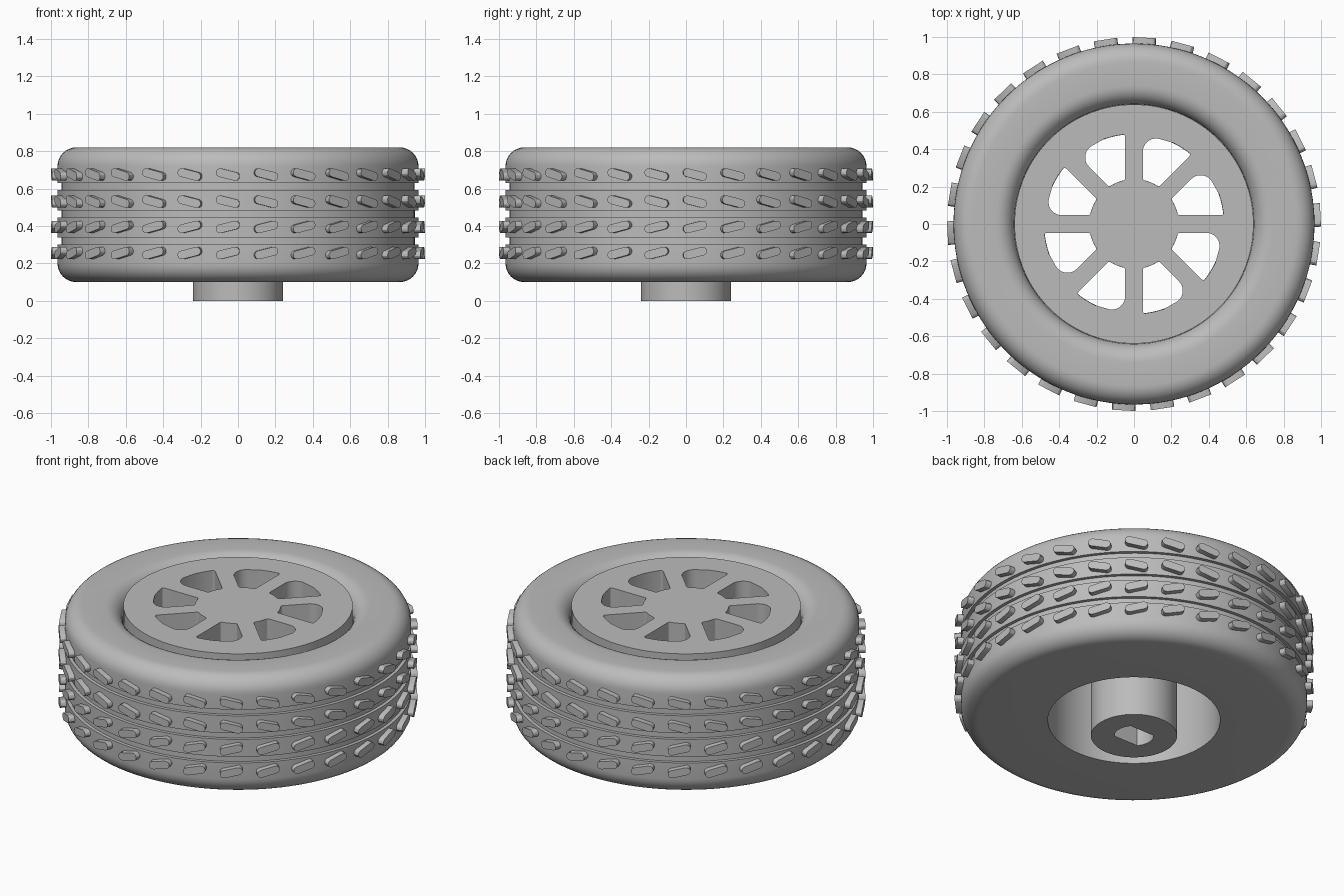
import bpy
import bmesh
from math import sin, cos, pi, radians, tan, asin
from mathutils import Vector, Matrix

cube = bpy.data.objects.get("Cube")
if cube:
    bpy.data.objects.remove(cube, do_unlink=True)

grey = bpy.data.materials.new("plain grey")
grey.use_nodes = True
GREY = (0.5, 0.5, 0.5, 1)
grey.diffuse_color = GREY
grey.node_tree.nodes["Principled BSDF"].inputs["Base Color"].default_value = GREY


def finish(obj):
    """Give the part its colour and smooth shading with sharp edges."""
    obj.data.materials.clear()
    obj.data.materials.append(grey)
    bpy.ops.object.select_all(action="DESELECT")
    obj.select_set(True)
    bpy.context.view_layer.objects.active = obj
    bpy.ops.object.shade_smooth_by_angle(angle=radians(30))


def mesh_object(name, bm):
    bmesh.ops.recalc_face_normals(bm, faces=bm.faces)
    mesh = bpy.data.meshes.new(name)
    bm.to_mesh(mesh)
    bm.free()
    obj = bpy.data.objects.new(name, mesh)
    bpy.context.collection.objects.link(obj)
    finish(obj)


def lathe(name, profile, steps=128):
    """Spin a closed (radius, z) loop around the z axis."""
    bm = bmesh.new()
    verts = [bm.verts.new((r, 0, z)) for r, z in profile]
    edges = [bm.edges.new((v, verts[i - 1])) for i, v in enumerate(verts)]
    bmesh.ops.spin(bm, geom=verts + edges, cent=(0, 0, 0), axis=(0, 0, 1),
                   angle=2 * pi, steps=steps, use_duplicate=False)
    bmesh.ops.remove_doubles(bm, verts=bm.verts, dist=1e-4)
    mesh_object(name, bm)


def plate(name, outlines, z0, z1):
    """Extrude the first outline, with the other outlines as holes."""
    curve = bpy.data.curves.new(name, "CURVE")
    curve.dimensions = "2D"
    curve.fill_mode = "BOTH"
    curve.extrude = (z1 - z0) / 2
    for points in outlines:
        spline = curve.splines.new("POLY")
        spline.points.add(len(points) - 1)
        for point, co in zip(spline.points, points):
            point.co = (co[0], co[1], 0, 1)
        spline.use_cyclic_u = True
    obj = bpy.data.objects.new(name, curve)
    bpy.context.collection.objects.link(obj)
    bpy.ops.object.select_all(action="DESELECT")
    obj.select_set(True)
    bpy.context.view_layer.objects.active = obj
    bpy.ops.object.convert(target="MESH")
    obj = bpy.context.view_layer.objects.active
    obj.data.transform(Matrix.Translation((0, 0, (z0 + z1) / 2)))
    bm = bmesh.new()
    bm.from_mesh(obj.data)
    bmesh.ops.remove_doubles(bm, verts=bm.verts, dist=1e-5)
    bmesh.ops.recalc_face_normals(bm, faces=bm.faces)
    bm.to_mesh(obj.data)
    bm.free()
    finish(obj)


def arc(cx, cy, radius, start, end, steps=8):
    angles = [radians(start + (end - start) * i / steps) for i in range(steps + 1)]
    return [(cx + radius * cos(a), cy + radius * sin(a)) for a in angles]


def circle(radius, steps=128):
    return arc(0, 0, radius, 0, 360, steps)[:-1]


def round_corners(corners, steps=8):
    """Fillet each (x, y, radius) corner of a closed outline."""
    out = []
    for i, (x, y, radius) in enumerate(corners):
        p = Vector((x, y))
        if radius == 0:
            out.append(p)
            continue
        a = (Vector(corners[i - 1][:2]) - p).normalized()
        b = (Vector(corners[(i + 1) % len(corners)][:2]) - p).normalized()
        half = a.angle(b) / 2
        centre = p + (a + b).normalized() * radius / sin(half)
        start = p + a * radius / tan(half) - centre
        end = p + b * radius / tan(half) - centre
        for k in range(steps + 1):
            d = start.lerp(end, k / steps).normalized()
            out.append(centre + d * radius)
    return out


# Tyre: rounded shoulders, three grooves and a hollow inside
OUTER, BASE, TOP, FILLET = 0.965, 0.1, 0.82, 0.1
CAVITY, RIM, CEILING = 0.48, 0.64, 0.69
profile = [(CAVITY, CEILING), (CAVITY, BASE)]
profile += arc(OUTER - FILLET, BASE + FILLET, FILLET, -90, 0)
for z in (0.32, 0.465, 0.61):
    profile += [(OUTER, z - 0.019), (OUTER - 0.02, z - 0.019),
                (OUTER - 0.02, z + 0.019), (OUTER, z + 0.019)]
profile += arc(OUTER - FILLET, TOP - FILLET, FILLET, 0, 90)
profile += arc(RIM + FILLET, TOP - FILLET, FILLET, 90, 180)
profile += [(RIM, CEILING)]
lathe("tyre", profile)

# Wheel disc with eight windows between straight spokes
SPOKE, HUB = 0.047, 0.24


def polar(radius, angle, fillet=0):
    return (radius * cos(angle), radius * sin(angle), fillet)


def window(turn):
    edge = CAVITY + 0.002
    inner = pi / 8 - asin(SPOKE / HUB)
    outer = pi / 8 - asin(SPOKE / edge)
    corners = [polar(HUB, -inner, 0.012), polar(edge, -outer, 0.012),
               polar(edge, -outer * 0.6), polar(edge, -outer * 0.2),
               polar(edge, outer, 0.07), polar(HUB, inner, 0.012),
               polar(HUB, 0)]
    rotation = Matrix.Rotation(turn, 2)
    return [rotation @ Vector(p) for p in round_corners(corners)]


windows = [window(pi / 8 + i * pi / 4) for i in range(8)]
plate("wheel_disc", [circle(RIM - 0.001)] + windows, CEILING, TOP)

# Hub with a flat-sided axle socket
flat = 41
socket = arc(0, 0, 0.11, -flat, flat, 12) + arc(0, 0, 0.11, 180 - flat, 180 + flat, 12)
plate("hub_socket", [circle(HUB, 64), socket], 0, 0.35)
plate("hub_core", [circle(HUB, 64)], 0.35, CEILING)

# Slanted tread lugs in four rows, mirrored about the middle
LUGS = 30
bm = bmesh.new()
capsule = arc(0.042, 0, 0.023, -90, 90, 6) + arc(-0.042, 0, 0.023, 90, 270, 6)
for z, tilt in ((0.255, 14), (0.395, 14), (0.53, -14), (0.675, -14)):
    slant = Matrix.Rotation(radians(tilt), 2)
    shape = [slant @ Vector(p) for p in capsule]
    for i in range(LUGS):
        spin = Matrix.Rotation(radians(2.8) + 2 * pi * i / LUGS, 3, "Z")
        base = [bm.verts.new(spin @ Vector((0.93, p.x, z + p.y))) for p in shape]
        face = bm.faces.new(base)
        grown = bmesh.ops.extrude_face_region(bm, geom=[face], use_keep_orig=True)
        tips = [g for g in grown["geom"] if isinstance(g, bmesh.types.BMVert)]
        bmesh.ops.translate(bm, verts=tips, vec=spin @ Vector((0.068, 0, 0)))
mesh_object("tread_lugs", bm)
